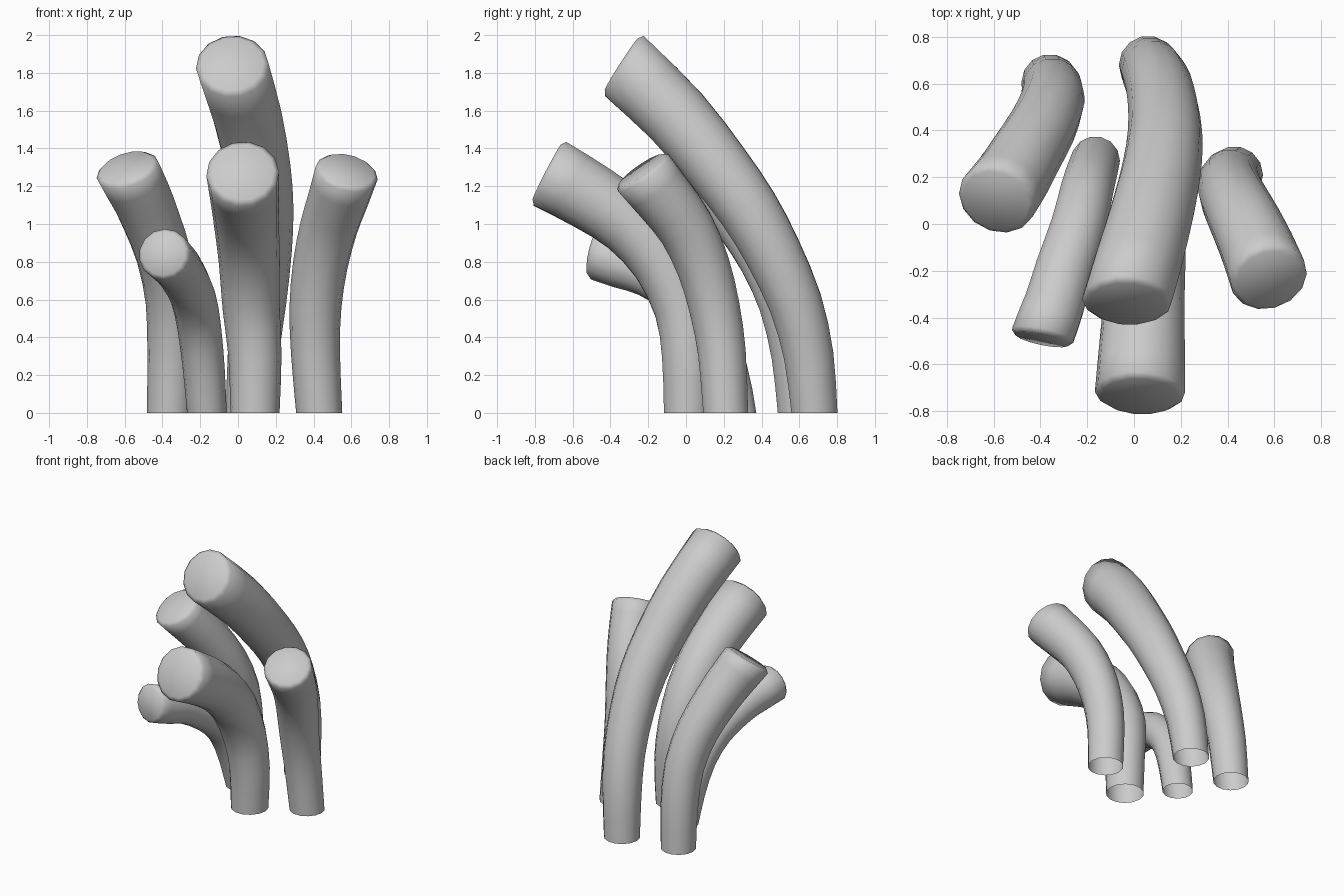
import bpy, bmesh, math
from mathutils import Vector, Matrix

SIDES = 14
STEPS = 2

cube = bpy.data.objects.get("Cube")
if cube:
    bpy.data.objects.remove(cube, do_unlink=True)

grey = bpy.data.materials.new("light_grey")
grey.use_nodes = True
colour = (0.6, 0.6, 0.6, 1)
grey.diffuse_color = colour
grey.node_tree.nodes["Principled BSDF"].inputs["Base Color"].default_value = colour


def smooth_path(points):
    """Pass a Catmull-Rom curve through the points."""
    p = [Vector(q) for q in points]
    p = [2 * p[0] - p[1]] + p + [2 * p[-1] - p[-2]]
    out = []
    for a, b, c, d in zip(p, p[1:], p[2:], p[3:]):
        for s in range(STEPS):
            t = s / STEPS
            out.append(0.5 * (2 * b + (c - a) * t + (2 * a - 5 * b + 4 * c - d) * t ** 2
                              + (3 * b - a - 3 * c + d) * t ** 3))
    return out + [p[-2]]


def tube(name, points, r_base, r_tip, cap_normal):
    """Bent, widening tube: open at the base, softly bevelled cap at the tip."""
    path = smooth_path(points)
    last = len(path) - 1
    bm = bmesh.new()
    side = Vector((1, 0, 0))
    rings = []

    def add_ring(centre, normal, radius):
        across = normal.cross(side)
        rings.append([bm.verts.new(centre + radius * (math.cos(a) * side + math.sin(a) * across))
                      for a in (2 * math.pi * k / SIDES for k in range(SIDES))])

    for i, centre in enumerate(path):
        if i == 0:
            normal = Vector((0, 0, 1))
        elif i == last:
            normal = Vector(cap_normal).normalized()
        else:
            normal = (path[i + 1] - path[i - 1]).normalized()
        side = (side - normal * side.dot(normal)).normalized()
        add_ring(centre, normal, r_base + (r_tip - r_base) * i / last)
    # bevel ring and flat cap
    add_ring(path[-1] + normal * 0.02, normal, r_tip * 0.86)
    for low, high in zip(rings, rings[1:]):
        for k in range(SIDES):
            n = (k + 1) % SIDES
            bm.faces.new((low[k], low[n], high[n], high[k]))
    bm.faces.new(rings[-1])
    for face in bm.faces:
        face.smooth = True
    mesh = bpy.data.meshes.new(name)
    bm.to_mesh(mesh)
    bm.free()
    mesh.materials.append(grey)
    obj = bpy.data.objects.new(name, mesh)
    bpy.context.collection.objects.link(obj)


# tall tube at the back, arching forward
tube("tall_back_tube",
     [(.06, .68, 0), (.08, .65, .3), (.11, .58, .58), (.13, .46, .85),
      (.13, .33, 1.08), (.105, .17, 1.3), (.05, -.05, 1.57), (-.03, -.325, 1.835)],
     .125, .193, (-.05, -.84, .54))

# thick tube at the front centre
tube("front_centre_tube",
     [(.09, .01, 0), (.09, .01, .3), (.07, -.02, .55), (.06, -.13, .8),
      (.045, -.3, 1.0), (.035, -.5, 1.14), (.025, -.72, 1.265)],
     .13, .193, (-.04, -.89, .46))

# tube on the model's left
tube("left_tube",
     [(.43, .21, 0), (.41, .19, .32), (.41, .15, .56), (.435, .09, .78),
      (.48, 0, .98), (.53, -.11, 1.13), (.575, -.225, 1.27)],
     .122, .168, (.2, -.55, .8))

# tube on the model's right, towards the back
tube("right_back_tube",
     [(-.36, .605, 0), (-.35, .58, .3), (-.35, .52, .58), (-.39, .42, .82),
      (-.46, .3, 1.02), (-.52, .2, 1.16), (-.585, .11, 1.285)],
     .122, .17, (-.27, -.5, .82))

# short slim tube on the model's right
tube("right_short_tube",
     [(-.165, .27, 0), (-.18, .22, .22), (-.205, .13, .45), (-.24, -.02, .62),
      (-.3, -.2, .74), (-.34, -.34, .79), (-.39, -.475, .84)],
     .105, .137, (-.2, -.95, .2))
